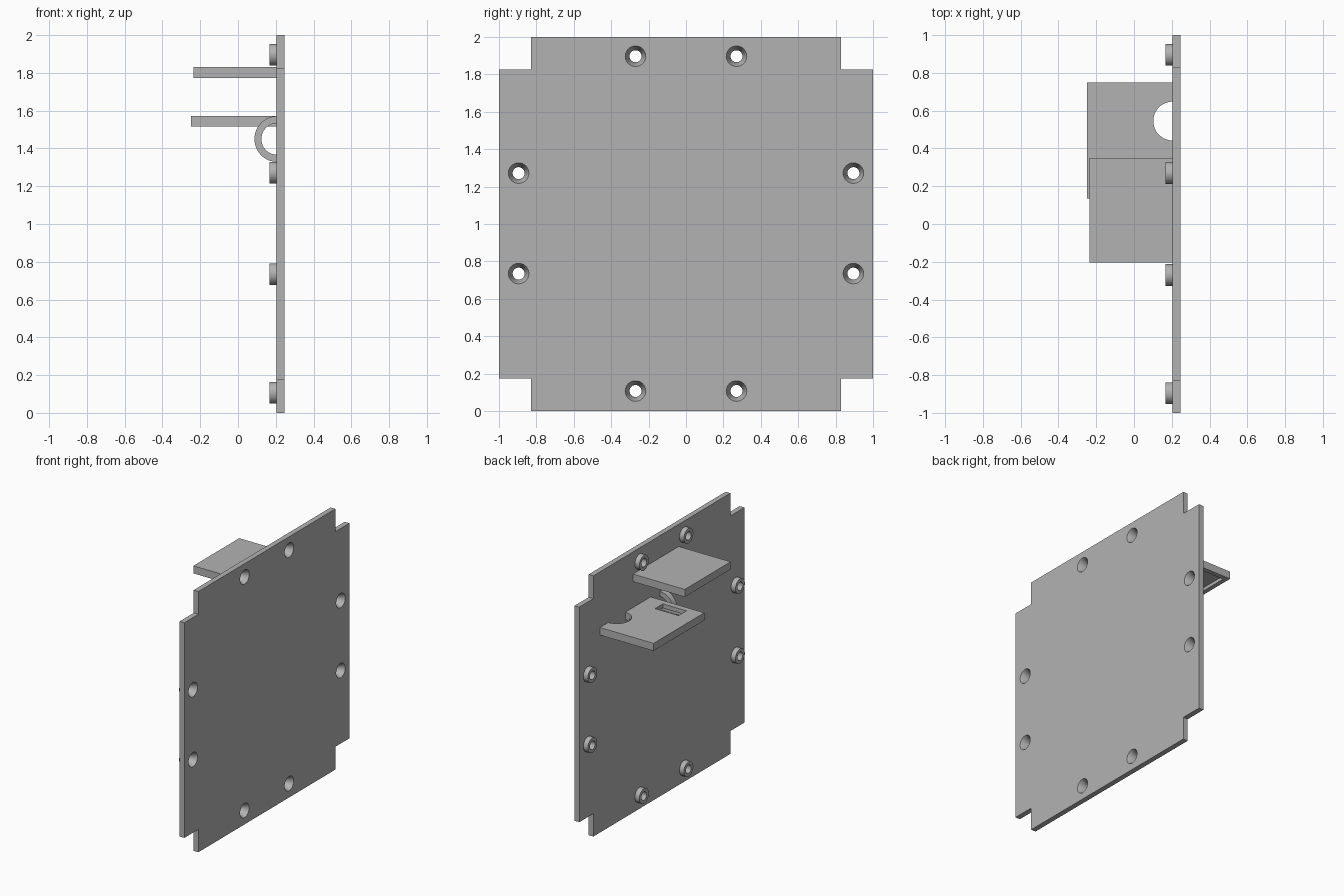
import bpy, bmesh, math
from mathutils import Matrix, Vector

cube = bpy.data.objects.get("Cube")
if cube:
    bpy.data.objects.remove(cube, do_unlink=True)

grey = bpy.data.materials.new("plain_grey")
grey.use_nodes = True
grey.diffuse_color = (0.45, 0.45, 0.45, 1)
grey.node_tree.nodes["Principled BSDF"].inputs["Base Color"].default_value = (0.45, 0.45, 0.45, 1)


def finish(bm, name):
    bmesh.ops.recalc_face_normals(bm, faces=bm.faces)
    mesh = bpy.data.meshes.new(name)
    bm.to_mesh(mesh)
    bm.free()
    mesh.materials.append(grey)
    ob = bpy.data.objects.new(name, mesh)
    bpy.context.collection.objects.link(ob)
    return ob


def prism(name, points, step):
    """Extrude a flat outline along a vector."""
    bm = bmesh.new()
    face = bm.faces.new([bm.verts.new(p) for p in points])
    new = bmesh.ops.extrude_face_region(bm, geom=[face])["geom"]
    bmesh.ops.translate(bm, vec=Vector(step), verts=[v for v in new if isinstance(v, bmesh.types.BMVert)])
    return finish(bm, name)


def box(name, x0, x1, y0, y1, z0, z1):
    return prism(name, [(x0, y0, z0), (x1, y0, z0), (x1, y1, z0), (x0, y1, z0)], (0, 0, z1 - z0))


def lathe_x(name, profile, y, z, sides=40):
    """Closed solid of revolution around the x direction from (x, radius) rings."""
    bm = bmesh.new()
    rings = []
    for x, r in profile:
        angles = [2 * math.pi * i / sides for i in range(sides)]
        rings.append([bm.verts.new((x, y + r * math.cos(a), z + r * math.sin(a))) for a in angles])
    for a, b in zip(rings, rings[1:]):
        for i in range(sides):
            j = (i + 1) % sides
            bm.faces.new((a[i], a[j], b[j], b[i]))
    bm.faces.new(rings[0])
    bm.faces.new(rings[-1])
    return finish(bm, name)


def combine(target, tool, operation):
    tool.hide_render = True
    mod = target.modifiers.new(operation.title(), 'BOOLEAN')
    mod.operation = operation
    mod.solver = 'EXACT'
    mod.object = tool
    bpy.context.view_layer.objects.active = target
    bpy.ops.object.modifier_apply(modifier=mod.name)
    bpy.data.objects.remove(tool, do_unlink=True)


def smooth(ob):
    bpy.ops.object.select_all(action='DESELECT')
    ob.select_set(True)
    bpy.context.view_layer.objects.active = ob
    bpy.ops.object.shade_smooth_by_angle(angle=math.radians(30))


BACK, FACE = 0.205, 0.245   # plate surfaces along x

# Upright plate with square notches in its corners
quarter = [(1, 0.825), (0.83, 0.825), (0.83, 1)]
outline = []
for sy, sz in ((1, 1), (-1, 1), (-1, -1), (1, -1)):
    part = quarter if sy * sz > 0 else quarter[::-1]
    outline += [(BACK, sy * a, 1 + sz * b) for a, b in part]
plate = prism("mounting_plate", outline, (FACE - BACK, 0, 0))

# Screw bosses on the back and countersunk holes through them
spots = [(s * 0.27, z) for s in (-1, 1) for z in (0.107, 1.897)]
spots += [(s * 0.895, z) for s in (-1, 1) for z in (0.735, 1.272)]
for y, z in spots:
    combine(plate, lathe_x("boss", [(0.167, 0.057), (0.225, 0.057)], y, z), 'UNION')
for y, z in spots:
    hole = [(0.14, 0.032), (0.195, 0.032), (FACE, 0.055), (FACE + 0.02, 0.055)]
    combine(plate, lathe_x("screw_hole", hole, y, z), 'DIFFERENCE')
smooth(plate)

# Upper shelf
box("upper_shelf", -0.235, BACK, -0.205, 0.35, 1.772, 1.83)

# Lower shelf: recessed underside, slot, and round notch against the plate
shelf = box("lower_shelf", -0.25, BACK, 0.135, 0.75, 1.515, 1.573)
combine(shelf, box("recess", -0.215, 0.165, 0.17, 0.715, 1.45, 1.54), 'DIFFERENCE')
combine(shelf, box("slot", -0.13, 0.07, 0.18, 0.275, 1.45, 1.65), 'DIFFERENCE')
circle = [(BACK + 0.103 * math.cos(a), 0.545 + 0.103 * math.sin(a), 1.45)
          for a in (2 * math.pi * i / 48 for i in range(48))]
combine(shelf, prism("notch", circle, (0, 0, 0.2)), 'DIFFERENCE')
smooth(shelf)

# Half-ring hook below the upper shelf
arc = [math.pi / 2 + math.pi * i / 24 for i in range(25)]
ring = [(BACK + 0.118 * math.cos(a), -0.022, 1.45 + 0.121 * math.sin(a)) for a in arc]
ring += [(BACK + 0.081 * math.cos(a), -0.022, 1.45 + 0.083 * math.sin(a)) for a in reversed(arc)]
smooth(prism("hook", ring, (0, 0.044, 0)))
